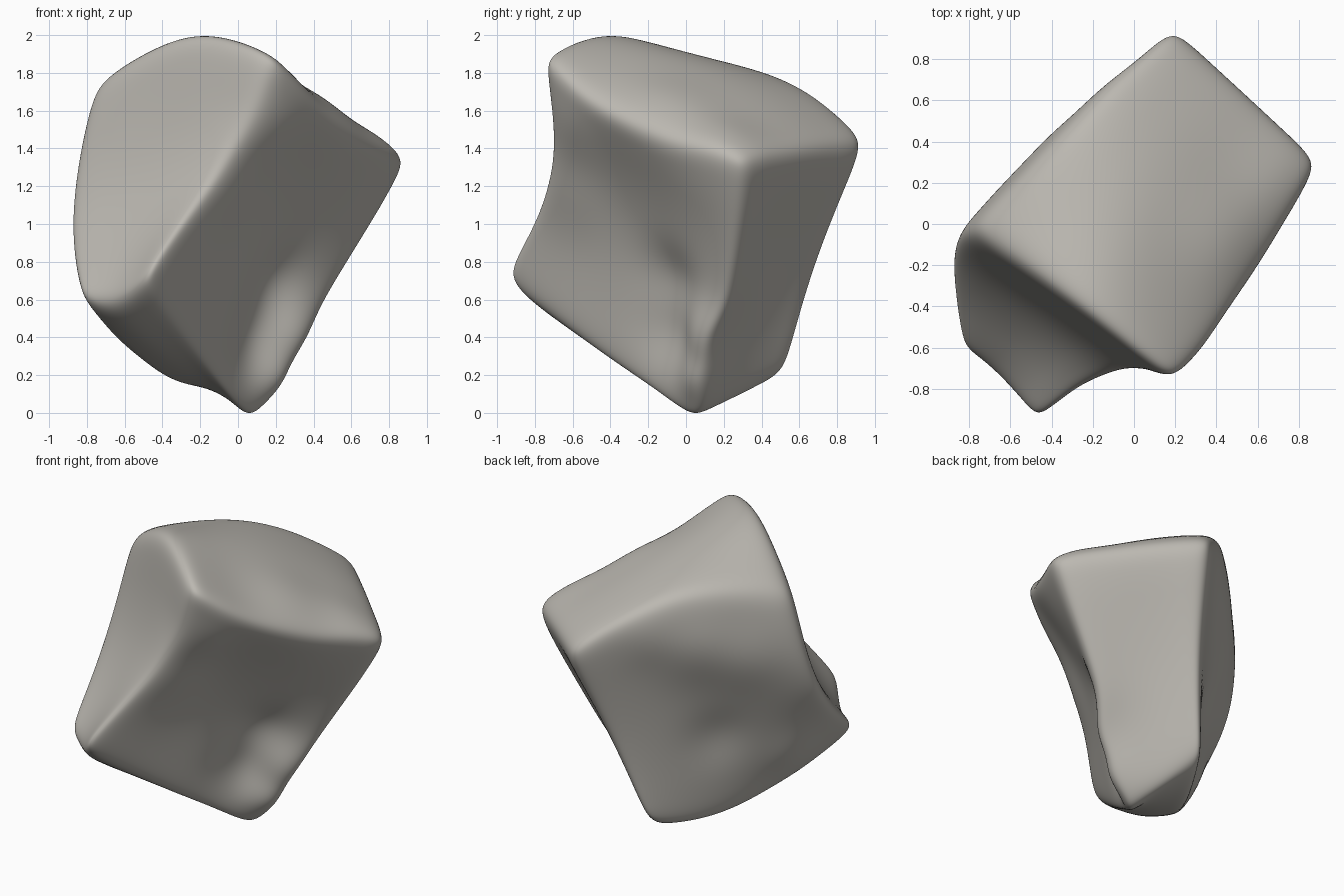
import bpy, bmesh, math
from mathutils import Vector

old = bpy.data.objects.get("Cube")
if old:
    bpy.data.objects.remove(old, do_unlink=True)

# Three layers of surface points, each a 3 x 3 patch of a bent block
LAYERS = [
    [(-.80, -.56, .58), (-.65, -.73, .57), (-.45, -.91, .71),
     (-.40, .03, .21), (-.28, -.20, .20), (-.17, -.41, .31),
     (-.10, .50, .22), (0, .28, .08), (.09, .05, 0)],
    [(-.87, -.15, 1.05), (-.48, -.43, 1.21), (-.11, -.70, 1.26),
     (-.39, .26, .95), None, (.18, -.22, .94),
     (.05, .69, .80), (.27, .46, .73), (.50, .21, .66)],
    [(-.73, -.02, 1.70), (-.26, -.39, 1.96), (.18, -.72, 1.83),
     (-.28, .48, 1.72), (.12, .13, 1.77), (.54, -.28, 1.48),
     (.18, .91, 1.41), (.54, .62, 1.38), (.86, .28, 1.28)],
]

# Local hollows and swellings: centre, push, radius
DENTS = [
    # Rounded shoulder and hollow on the left rear
    ((-.34, .38, 1.4), (-.03, .04, 0), .26),
    ((-.58, .18, 1.28), (-.02, .03, 0), .25),
    ((-.12, .6, 1.5), (-.01, .02, 0), .2),
    ((-.38, .2, .72), (.02, -.02, .01), .2),
    ((-.74, -.22, .5), (-.01, .05, -.02), .22),
    # Fuller top along its right side
    ((.46, -.1, 1.58), (.01, 0, .05), .3),
    ((.72, .2, 1.4), (0, 0, .04), .25),
    # Broad rounding beside the front ridge
    ((.12, -.6, 1.5), (.05, -.01, 0), .24),
    ((-.05, -.62, 1.15), (.03, -.01, 0), .24),
    # Valley and wide foot on the right
    ((.1, -.1, .38), (-.03, .05, .02), .2),
    ((.21, -.1, .66), (-.03, .05, .02), .2),
    ((.3, .14, .36), (.03, -.06, 0), .2),
    ((.18, .06, .14), (.04, -.03, 0), .14),
]


def build_cage():
    """Closed block whose outer edges are partly creased."""
    bm = bmesh.new()
    crease = bm.edges.layers.float.new("crease_edge")
    grid = {}
    for k, layer in enumerate(LAYERS):
        for n, p in enumerate(layer):
            if p:
                grid[n % 3, n // 3, k] = bm.verts.new(p)
    for axis in range(3):
        for side in (0, 2):
            for a in range(2):
                for b in range(2):
                    ring = []
                    for da, db in ((0, 0), (1, 0), (1, 1), (0, 1)):
                        key = [a + da, b + db]
                        key.insert(axis, side)
                        ring.append(grid[tuple(key)])
                    bm.faces.new(ring)
    place = {v: key for key, v in grid.items()}
    for e in bm.edges:
        ends = [place[v] for v in e.verts]
        shared = sum(ends[0][i] == ends[1][i] != 1 for i in range(3))
        if shared == 2:
            e[crease] = .4
    bmesh.ops.recalc_face_normals(bm, faces=bm.faces[:])
    mesh = bpy.data.meshes.new("rock")
    bm.to_mesh(mesh)
    bm.free()
    return mesh


def evaluated_mesh(obj):
    bpy.context.view_layer.update()
    dg = bpy.context.evaluated_depsgraph_get()
    return bpy.data.meshes.new_from_object(obj.evaluated_get(dg))


rock = bpy.data.objects.new("rock", build_cage())
bpy.context.collection.objects.link(rock)
sub = rock.modifiers.new("rounding", 'SUBSURF')
sub.levels = sub.render_levels = 2

# Move the cage so that the rounded surface passes through the points
targets = [v.co.copy() for v in rock.data.vertices]
for step in range(6):
    smooth = evaluated_mesh(rock)
    for v, goal, got in zip(rock.data.vertices, targets, smooth.vertices):
        v.co += (goal - got.co) * .7
    rock.data.update()
    bpy.data.meshes.remove(smooth)

# Bake the rounding, then press in the hollows
sub.levels = 5
surface = evaluated_mesh(rock)
rock.modifiers.clear()
rock.data = surface
for v in surface.vertices:
    start = v.co.copy()
    for centre, push, radius in DENTS:
        dist = (start - Vector(centre)).length / radius
        v.co += Vector(push) * math.exp(-dist * dist)

# Rest the lowest point on the ground
ground = min(v.co.z for v in surface.vertices)
for v in surface.vertices:
    v.co.z -= ground
for p in surface.polygons:
    p.use_smooth = True
surface.update()

# Warm grey stone
stone = bpy.data.materials.new("warm grey stone")
stone.use_nodes = True
colour = (.5, .48, .44, 1)
stone.diffuse_color = colour
bsdf = stone.node_tree.nodes["Principled BSDF"]
bsdf.inputs["Base Color"].default_value = colour
bsdf.inputs["Roughness"].default_value = .9
surface.materials.clear()
surface.materials.append(stone)
